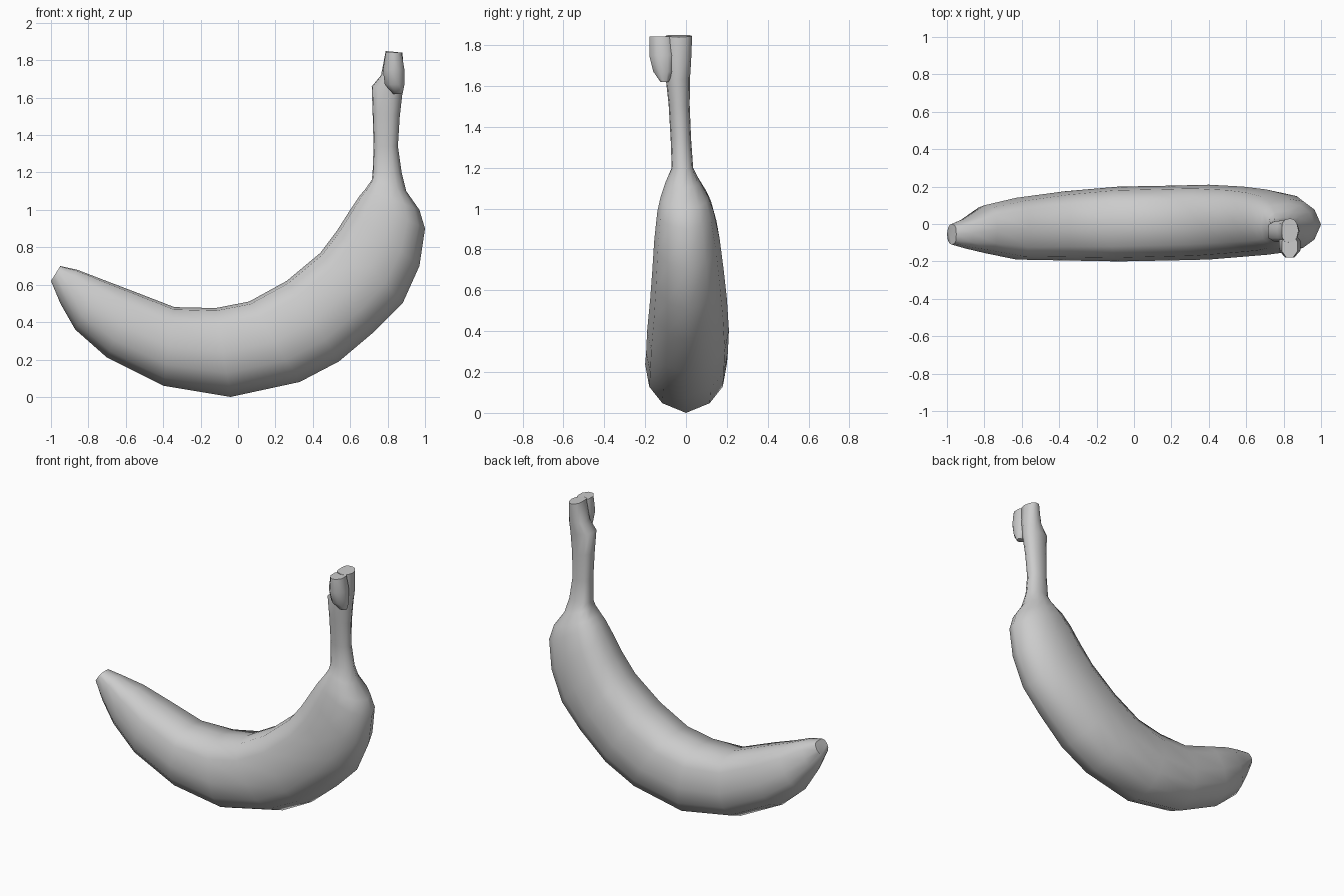
import bpy
import bmesh
import math

default = bpy.data.objects.get("Cube")
if default:
    bpy.data.objects.remove(default, do_unlink=True)

grey = bpy.data.materials.new("plain_grey")
grey.use_nodes = True
colour = (0.6, 0.6, 0.6, 1)
grey.diffuse_color = colour
grey.node_tree.nodes["Principled BSDF"].inputs["Base Color"].default_value = colour


def loft(name, rings, angle):
    """Skin closed rings of points and cap both ends."""
    bm = bmesh.new()
    loops = [[bm.verts.new(p) for p in ring] for ring in rings]
    for a, b in zip(loops, loops[1:]):
        for i in range(len(a)):
            j = (i + 1) % len(a)
            bm.faces.new((a[i], a[j], b[j], b[i]))
    bm.faces.new(loops[0])
    bm.faces.new(loops[-1])
    bmesh.ops.recalc_face_normals(bm, faces=bm.faces)
    mesh = bpy.data.meshes.new(name)
    bm.to_mesh(mesh)
    bm.free()
    mesh.materials.append(grey)
    obj = bpy.data.objects.new(name, mesh)
    bpy.context.collection.objects.link(obj)
    bpy.ops.object.select_all(action="DESELECT")
    obj.select_set(True)
    bpy.context.view_layer.objects.active = obj
    bpy.ops.object.shade_smooth_by_angle(angle=math.radians(angle))


# Half cross-section: sideways share, share of the way from outer to inner curve
half = [(0, 0), (.58, .1), (.9, .27), (1, .5), (.9, .8), (.6, .97)]
profile = half + [(0, 1)] + [(-s, t) for s, t in reversed(half[1:])]

# Outer x, z; inner x, z; front y, back y
stations = [
    (-1, .62, -.95, .70, -.11, 0),
    (-.95, .5, -.86, .68, -.13, .03),
    (-.87, .36, -.73, .63, -.155, .1),
    (-.7, .21, -.56, .565, -.19, .14),
    (-.4, .06, -.34, .48, -.195, .175),
    (-.04, 0, -.12, .475, -.2, .2),
    (.33, .08, .06, .51, -.195, .205),
    (.54, .19, .26, .62, -.19, .21),
    (.73, .35, .44, .77, -.175, .2),
    (.88, .5, .53, .89, -.165, .185),
    (.97, .7, .6, 1, -.155, .165),
    (1, .9, .65, 1.075, -.14, .135),
    (.97, 1, .68, 1.11, -.125, .11),
    (.9, 1.1, .715, 1.16, -.1, .07),
    (.875, 1.2, .72, 1.2, -.07, .035),
    (.855, 1.34, .725, 1.34, -.075, .025),
    (.865, 1.5, .72, 1.52, -.085, .018),
    (.88, 1.63, .715, 1.66, -.1, .02),
    (.885, 1.72, .765, 1.72, -.1, .025),
    (.88, 1.84, .79, 1.85, -.1, .03),
]


def section(ox, oz, ix, iz, front, back):
    mid, width = (front + back) / 2, (back - front) / 2
    return [(ox + (ix - ox) * t, mid + width * s, oz + (iz - oz) * t)
            for s, t in profile]


loft("fruit_and_stem", [section(*s) for s in stations], 60)

# Torn flap hanging at the front of the stem top: z, x range, y range
flap = [
    (1.842, .79, .875, -.18, -.06),
    (1.75, .775, .89, -.18, -.05),
    (1.67, .785, .89, -.16, -.06),
    (1.62, .83, .88, -.125, -.085),
]
loft("stem_flap", [
    [((x0 + x1) / 2 + (x1 - x0) / 2 * math.cos(a) * r,
      (y0 + y1) / 2 + (y1 - y0) / 2 * math.sin(a) * r, z)
     for a, r in ((math.tau * (k + .5) / 8, 1.08) for k in range(8))]
    for z, x0, x1, y0, y1 in flap], 60)
